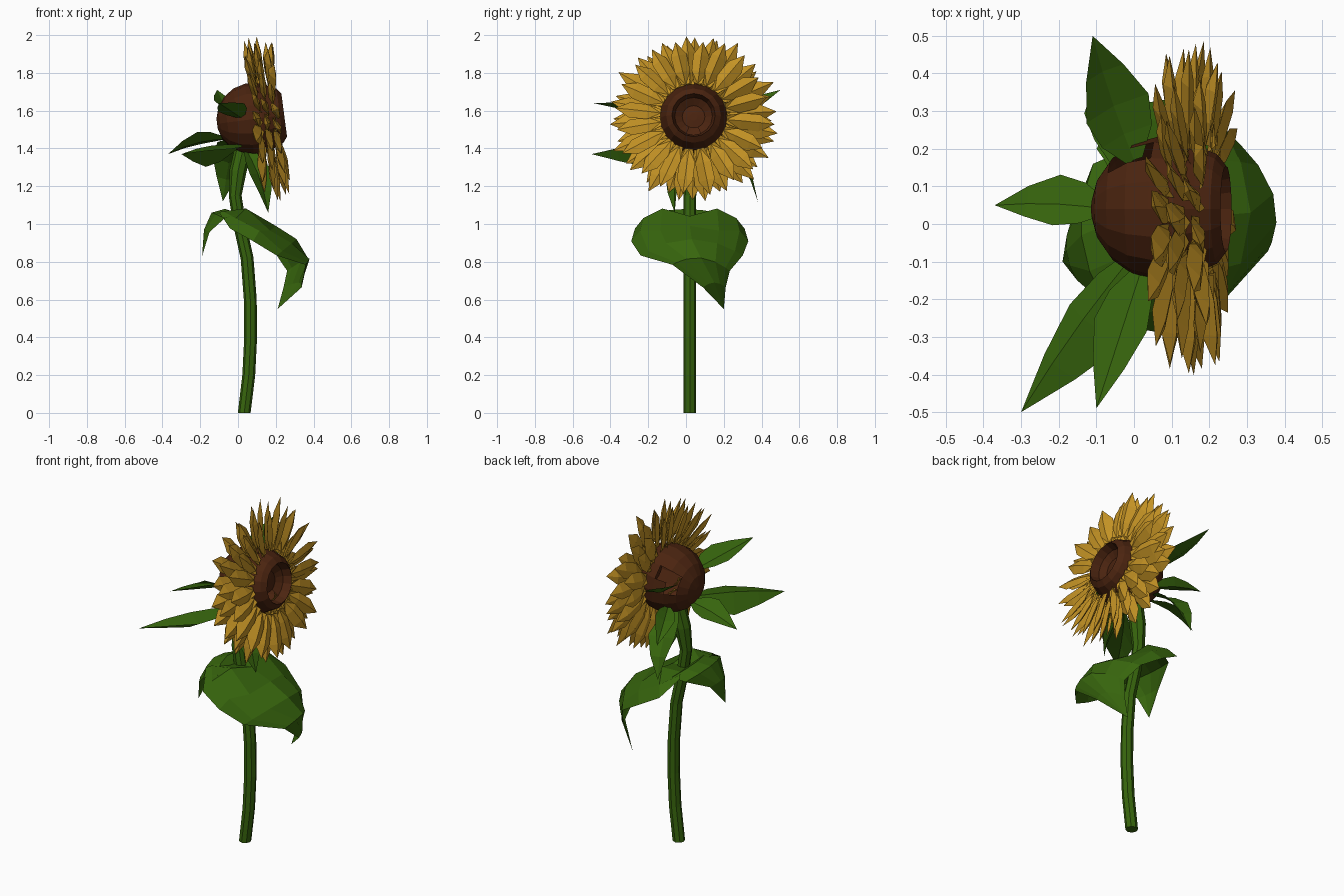
import bpy, bmesh, math, random
from mathutils import Vector, Matrix

if "Cube" in bpy.data.objects:
    bpy.data.objects.remove(bpy.data.objects["Cube"])

random.seed(4)
UP = Vector((0, 0, 1))


def material(name, rgb):
    m = bpy.data.materials.new(name)
    m.diffuse_color = (*rgb, 1)
    m.use_nodes = True
    m.node_tree.nodes["Principled BSDF"].inputs["Base Color"].default_value = m.diffuse_color
    return m


GOLD = material("petal gold", (0.55, 0.29, 0.018))
BROWN = material("seed brown", (0.07, 0.0175, 0.005))
GREEN = material("leaf green", (0.038, 0.13, 0.004))


def finish(bm, name, mat):
    me = bpy.data.meshes.new(name)
    bm.to_mesh(me)
    bm.free()
    me.materials.append(mat)
    ob = bpy.data.objects.new(name, me)
    bpy.context.collection.objects.link(ob)
    return ob


def blade(bm, spine, widths, sides, edge, across=(-1, 0, 1)):
    """Leaf surface: rows across a spine, edges displaced by 'edge' (times t squared)."""
    if isinstance(sides, Vector):
        sides = [sides] * len(spine)
    rows, wmax = [], max(widths)
    for p, w, side in zip(spine, widths, sides):
        if w == 0:
            rows.append([bm.verts.new(p)] * len(across))
        else:
            rows.append([bm.verts.new(p + side * w * t + edge * (t * t * w / wmax)) for t in across])
    for a, b in zip(rows, rows[1:]):
        for i in range(len(across) - 1):
            f = []
            for v in (a[i], a[i + 1], b[i + 1], b[i]):
                if v not in f:
                    f.append(v)
            if len(f) > 2:
                bm.faces.new(f)


def vecs(pts):
    return [Vector(p) for p in pts]


# Stem: octagonal tube swept along a bent path
path = vecs([(0.033, 0.02, 0), (0.057, 0.02, 0.2), (0.067, 0.02, 0.4), (0.065, 0.02, 0.6), (0.048, 0.02, 0.82),
             (0.008, 0.02, 1.0), (-0.015, 0.02, 1.15), (0.0, 0.03, 1.28), (0.03, 0.04, 1.41)])
bm = bmesh.new()
rings = []
for i, p in enumerate(path):
    d = (path[min(i + 1, len(path) - 1)] - path[max(i - 1, 0)]).normalized()
    u = Vector((0, 1, 0))
    v = d.cross(u).normalized()
    r = 0.034 if i < 7 else 0.045
    ring = []
    for k in range(8):
        a = math.tau * k / 8
        q = p + (u * math.cos(a) + v * math.sin(a)) * r
        if i == 0:
            q.z = 0
        ring.append(bm.verts.new(q))
    rings.append(ring)
for a, b in zip(rings, rings[1:]):
    for k in range(8):
        bm.faces.new((a[k], a[(k + 1) % 8], b[(k + 1) % 8], b[k]))
bm.faces.new(rings[0])
bm.faces.new(rings[-1])
bmesh.ops.recalc_face_normals(bm, faces=bm.faces)
finish(bm, "stem", GREEN)

# Flower frame: local +x is the facing direction, tilted slightly upward
HEAD = Matrix.Translation((0.078, 0.04, 1.555)) @ Matrix.Rotation(-0.13, 4, 'Y')

# Seed head: turned ball with a recessed face
R = 0.192
profile = [(-R * math.cos(a), R * math.sin(a)) for a in [math.radians(d) for d in (8, 25, 45, 65, 85, 105, 122)]]
profile += [(0.145, 0.145), (0.168, 0.115), (0.12, 0.1), (0.095, 0.06), (0.1, 0.02)]
bm = bmesh.new()
N = 16
rings = [[bm.verts.new(HEAD @ Vector((x, r * math.cos(math.tau * k / N), r * math.sin(math.tau * k / N))))
          for k in range(N)] for x, r in profile]
for a, b in zip(rings, rings[1:]):
    for k in range(N):
        bm.faces.new((a[k], a[(k + 1) % N], b[(k + 1) % N], b[k]))
bm.faces.new(rings[0])
bm.faces.new(rings[-1])
bmesh.ops.recalc_face_normals(bm, faces=bm.faces)
# openings in the back and in the face
holes = [(Vector((-0.03, 0.17, 1.61)), 0.065), (Vector((0.19, 0.025, 1.475)), 0.04)]
gone = [f for f in bm.faces if any((f.calc_center_median() - c).length < r for c, r in holes)]
bmesh.ops.delete(bm, geom=gone, context='FACES')
finish(bm, "seed_head", BROWN)

# Petals: three staggered rows of cupped double-sided blades (count, axial start, axial tip, reach)
for n, (count, x0, x1, reach) in enumerate([(20, 0.04, 0.02, 0.43), (20, 0.08, 0.08, 0.45), (20, 0.12, 0.14, 0.42)]):
    bm = bmesh.new()
    for k in range(count):
        a = math.tau * (k + n / 3) / count + random.uniform(-0.04, 0.04)
        tip = reach + random.uniform(-0.02, 0.015)
        out = Vector((0, math.cos(a), math.sin(a)))
        twist = random.uniform(0.1, 0.4)
        side = (Vector((0, -math.sin(a), math.cos(a))) * math.cos(twist) + Vector((math.sin(twist), 0, 0)))
        wob = random.uniform(-0.02, 0.02)
        for depth in (0.012, -0.022):
            spine = []
            for t, arch in ((0, 0), (0.3, 1), (0.68, 1), (1, 0)):
                x = x0 + (x1 - x0) * t + arch * depth + wob * t
                spine.append(out * (0.175 + (tip - 0.175) * t) + Vector((x, 0, 0)))
            blade(bm, spine, (0.022, 0.044, 0.046, 0), side, Vector((-0.008 - depth, 0, 0)))
    bm.transform(HEAD)
    finish(bm, "petal_row_%d" % (n + 1), GOLD)

# Leaves behind the head: base, tip, half width, roll, arch, fold
back_leaves = [
    ((0.0, 0.17, 1.56), (-0.11, 0.50, 1.71), 0.095, 0.3, -0.02, 0.025),
    ((0.02, -0.12, 1.56), (-0.10, -0.49, 1.64), 0.075, 0.3, 0.0, 0.025),
    ((0.0, -0.08, 1.42), (-0.30, -0.50, 1.37), 0.10, 0.5, 0.02, 0.075),
    ((-0.07, 0.04, 1.45), (-0.37, 0.05, 1.37), 0.075, 0.45, 0.02, 0.025),
    ((-0.03, 0.14, 1.42), (-0.08, 0.38, 1.12), 0.085, 0.2, 0.05, 0.025),
    ((0.04, 0.0, 1.40), (0.16, -0.06, 1.06), 0.07, 0.5, 0.03, 0.025),
    ((0.0, 0.17, 1.45), (-0.11, 0.43, 1.35), 0.055, -0.3, 0.02, 0.025),
]
for i, (base, tip, w, roll, arch, fold) in enumerate(back_leaves):
    b, t = Vector(base), Vector(tip)
    d = (t - b).normalized()
    side = Matrix.Rotation(roll, 3, d) @ d.cross(UP).normalized()
    nrm = side.cross(d)
    spine = [b + (t - b) * s + nrm * arch * math.sin(math.pi * s) for s in (0, 0.2, 0.42, 0.7, 1)]
    bm = bmesh.new()
    blade(bm, spine, (w * 0.25, w * 0.8, w, w * 0.6, 0), side, nrm * -fold if fold > 0.05 else nrm * fold)
    finish(bm, "back_leaf_%d" % (i + 1), GREEN)


# Large drooping leaves: one to the front of the flower, one behind the stem
def raise_lobes(bm, spread, height, keep):
    for v in bm.verts:
        if keep(v.co):
            v.co.z += height * math.exp(-((abs(v.co.y - 0.02) - spread) / 0.1) ** 2)


Y = Vector((0, 1, 0))
bm = bmesh.new()
blade(bm, vecs([(-0.03, 0.02, 1.04), (0.07, 0.02, 1.04), (0.2, 0.02, 0.99), (0.31, 0.03, 0.92), (0.37, 0.08, 0.82),
                (0.32, 0.15, 0.69), (0.21, 0.20, 0.55)]),
      (0.18, 0.29, 0.31, 0.27, 0.16, 0.08, 0),
      [Y, Y, Y, Y, Vector((-0.3, 0.95, -0.1)), Vector((-0.6, 0.75, 0)), Y],
      Vector((-0.12, 0, -0.1)), (-1, -0.85, -0.5, 0, 0.5, 0.85, 1))
raise_lobes(bm, 0.19, 0.08, lambda c: c.x < 0.15 and c.z > 0.85)
finish(bm, "large_leaf", GREEN)

bm = bmesh.new()
blade(bm, vecs([(0.0, 0.01, 1.03), (-0.07, 0.0, 1.08), (-0.14, -0.03, 1.06), (-0.18, -0.07, 0.97), (-0.19, -0.1, 0.83)]),
      (0.06, 0.19, 0.19, 0.08, 0), Vector((-0.1, 1, 0)), Vector((0.05, 0, -0.03)), (-1, -0.5, 0, 0.5, 1))
finish(bm, "rear_leaf", GREEN)
